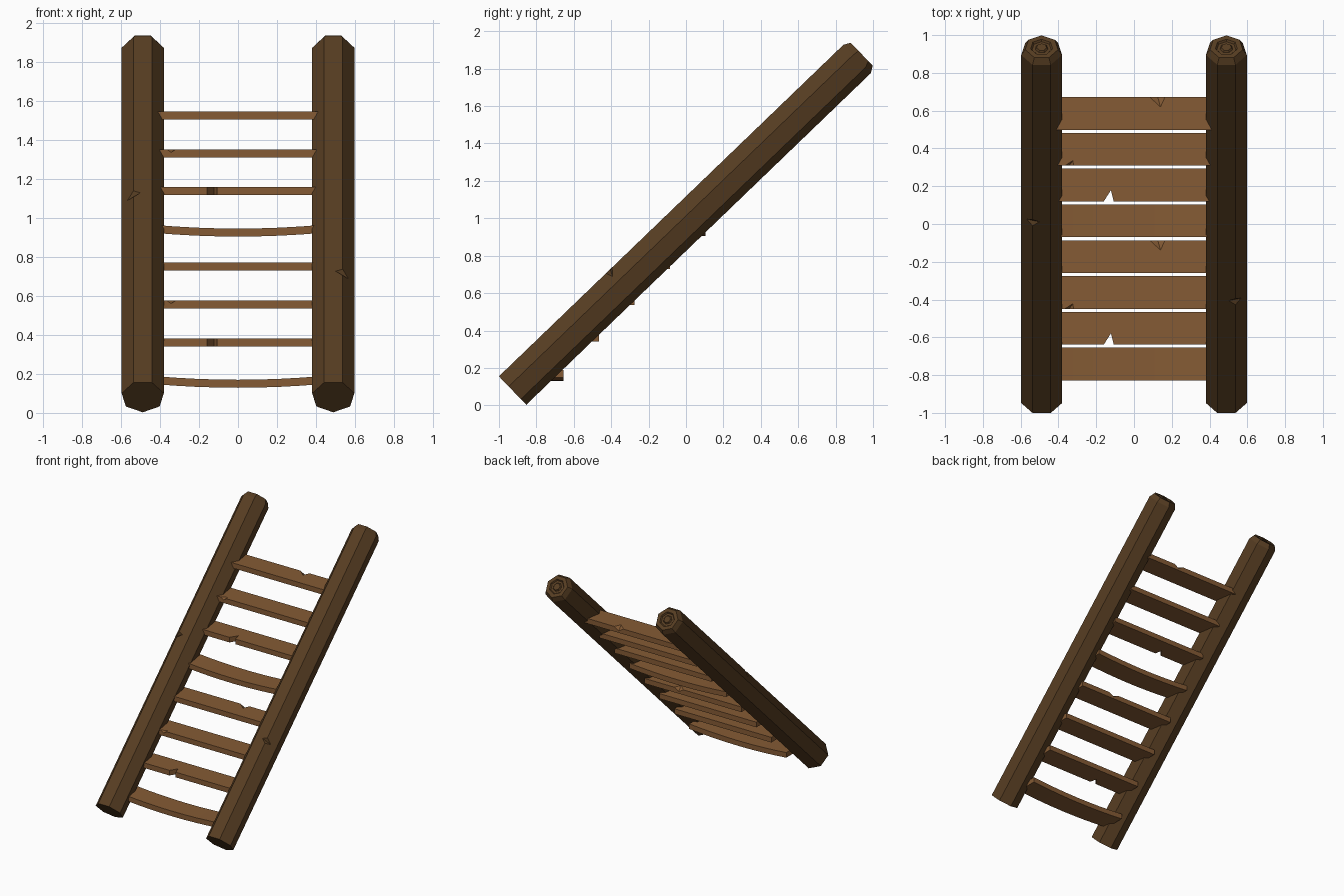
import bpy, bmesh, math
from mathutils import Vector

if "Cube" in bpy.data.objects:
    bpy.data.objects.remove(bpy.data.objects["Cube"])

SLOPE = math.radians(43.9)
ALONG = Vector((0, math.cos(SLOPE), math.sin(SLOPE)))
UP = Vector((0, -math.sin(SLOPE), math.cos(SLOPE)))
BASE = Vector((0, -0.931, 0.083))


def material(name, color):
    m = bpy.data.materials.new(name)
    m.diffuse_color = color
    m.use_nodes = True
    m.node_tree.nodes["Principled BSDF"].inputs["Base Color"].default_value = m.diffuse_color
    return m


dark_wood = material("dark_wood", (0.095, 0.047, 0.016, 1))
light_wood = material("light_wood", (0.235, 0.105, 0.035, 1))


def make_object(name, bm, mat):
    bmesh.ops.recalc_face_normals(bm, faces=bm.faces[:])
    me = bpy.data.meshes.new(name)
    bm.to_mesh(me)
    bm.free()
    me.materials.append(mat)
    ob = bpy.data.objects.new(name, me)
    bpy.context.collection.objects.link(ob)
    return ob


def chip(ob, points):
    """Cut a four-cornered splinter out of an object."""
    bm = bmesh.new()
    v = [bm.verts.new(p) for p in points]
    for f in ((0, 1, 2), (0, 1, 3), (0, 2, 3), (1, 2, 3)):
        bm.faces.new([v[i] for i in f])
    cutter = make_object("chip_cutter", bm, ob.data.materials[0])
    mod = ob.modifiers.new("chip", 'BOOLEAN')
    mod.operation = 'DIFFERENCE'
    mod.solver = 'EXACT'
    mod.object = cutter
    dg = bpy.context.evaluated_depsgraph_get()
    me = bpy.data.meshes.new_from_object(ob.evaluated_get(dg))
    ob.modifiers.clear()
    ob.data = me
    bpy.data.objects.remove(cutter)


def rail_point(cx, u, n, t):
    return BASE + Vector((cx + u, 0, 0)) + UP * n + ALONG * t


# Seven-sided log rails with a chamfered top and carved growth ring
PROFILE = [(0.111, 0), (0.111, 2.557), (0.089, 2.592), (0.06, 2.592),
           (0.052, 2.582), (0.035, 2.582), (0.027, 2.592)]


def rail(name, side, chip_t):
    cx = side * 0.489
    bm = bmesh.new()
    rings = []
    for r, t in PROFILE:
        angles = [math.pi / 2 + math.pi * (2 * k + 1) / 7 for k in range(7)]
        rings.append([bm.verts.new(rail_point(cx, r * math.cos(a), r * math.sin(a), t))
                      for a in angles])
    for a, b in zip(rings, rings[1:]):
        for k in range(7):
            j = (k + 1) % 7
            bm.faces.new((a[k], a[j], b[j], b[k]))
    bm.faces.new(rings[0])
    bm.faces.new(rings[-1])
    ob = make_object(name, bm, dark_wood)
    chip(ob, [rail_point(cx, side * u, n, t) for u, n, t in (
        (0.005, 0.104, chip_t + 0.01), (0.1, 0.05, chip_t - 0.015),
        (0.055, 0.112, chip_t + 0.04), (0.055, 0.112, chip_t - 0.04))])


rail("left_rail", -1, 1.397)
rail("right_rail", 1, 0.817)

# Step planks, cycling through sagging, notched and chipped boards
HALF, DEPTH, THICK = 0.43, 0.173, 0.041


def step(i):
    y0 = -0.828 + 0.1895 * i
    z0 = 0.148 + 0.194 * i
    kind = i % 4
    xs = [-HALF, HALF]
    cut = {}
    if kind == 0:
        xs = [HALF * (k / 4 - 1) for k in range(9)]
    elif kind == 1:
        xs = [-HALF, -0.16, -0.122, -0.107, HALF]
        cut = {-0.122: 0.06}
    bm = bmesh.new()
    rows = []
    for x in xs:
        z = z0 - (0.019 * (1 - (x / HALF) ** 2) if kind == 0 else 0)
        yf = y0 + cut.get(x, 0)
        rows.append([bm.verts.new(p) for p in (
            (x, yf, z), (x, y0 + DEPTH, z),
            (x, y0 + DEPTH, z + THICK), (x, yf, z + THICK))])
    for a, b in zip(rows, rows[1:]):
        for k in range(4):
            j = (k + 1) % 4
            bm.faces.new((a[k], a[j], b[j], b[k]))
    bm.faces.new(rows[0])
    bm.faces.new(rows[-1])
    ob = make_object(f"step_{i + 1}", bm, light_wood)
    top, back = z0 + THICK, y0 + DEPTH
    if kind == 2:
        chip(ob, [(-0.375, y0 - 0.003, top + 0.003), (-0.315, y0 - 0.003, top + 0.003),
                  (-0.32, y0 + 0.032, top + 0.003), (-0.345, y0 - 0.003, top - 0.018)])
    elif kind == 3:
        chip(ob, [(0.075, back + 0.003, top + 0.003), (0.17, back + 0.003, top + 0.003),
                  (0.142, back - 0.058, top + 0.003), (0.125, back + 0.003, top - 0.026)])


for i in range(8):
    step(i)
